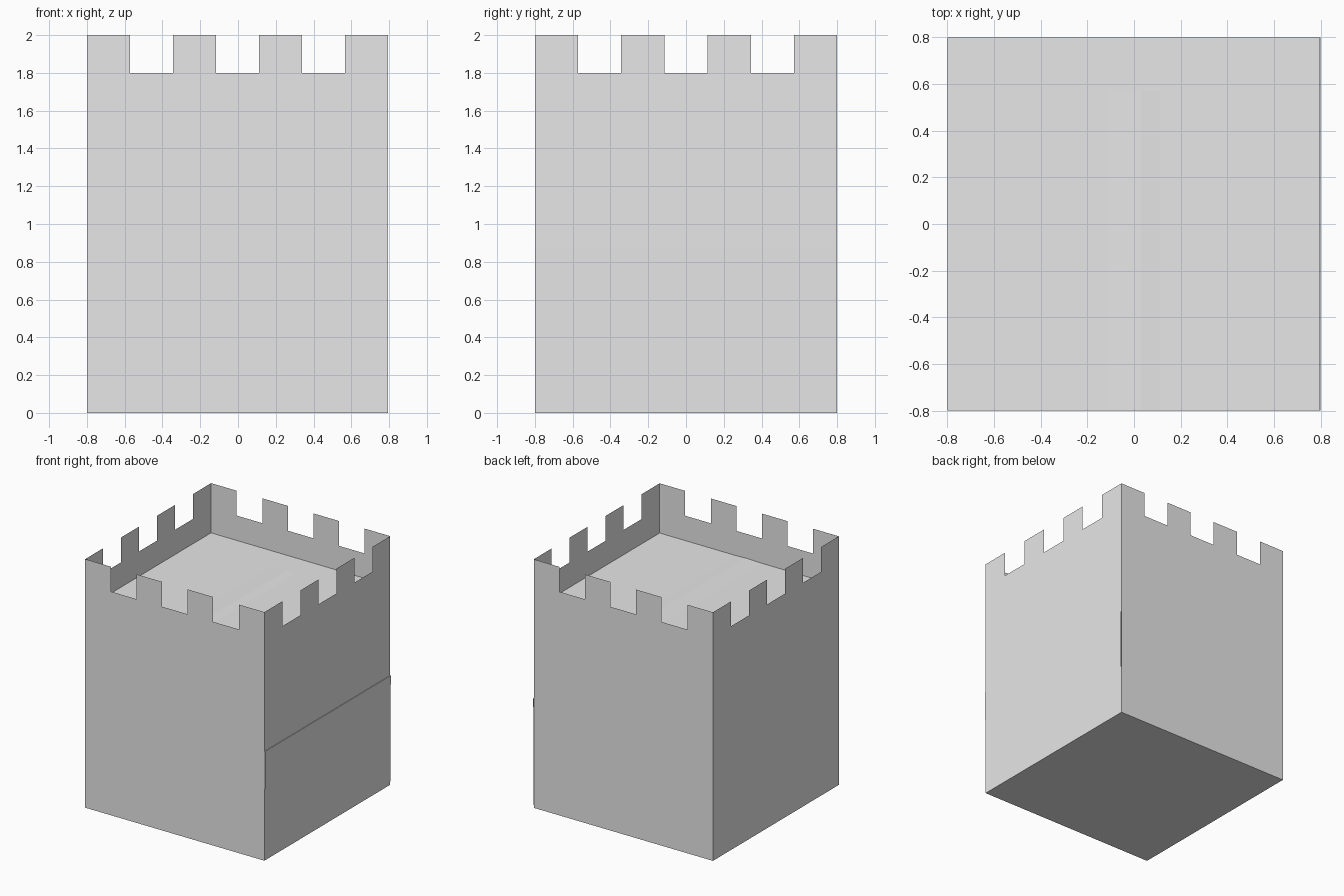
import bpy
import bmesh

cube = bpy.data.objects.get("Cube")
if cube:
    bpy.data.objects.remove(cube, do_unlink=True)

W, E = 0.8, 0.795          # half width, slightly recessed +x wall
TOP, NOTCH, FLOOR, LEDGE = 2.0, 1.8, 1.6, 0.88

stone = bpy.data.materials.new("grey_stone")
stone.use_nodes = True
grey = (0.8, 0.8, 0.8, 1)
stone.diffuse_color = grey
stone.node_tree.nodes["Principled BSDF"].inputs["Base Color"].default_value = grey


def sheet(name, faces):
    """Make an object from a list of polygons."""
    bm = bmesh.new()
    for points in faces:
        bm.faces.new([bm.verts.new(p) for p in points])
    bmesh.ops.remove_doubles(bm, verts=bm.verts[:], dist=0.0001)
    mesh = bpy.data.meshes.new(name)
    bm.to_mesh(mesh)
    bm.free()
    mesh.materials.append(stone)
    obj = bpy.data.objects.new(name, mesh)
    bpy.context.collection.objects.link(obj)
    return obj


def battlement(start, end, base):
    """Outline of a wall with four merlons and three gaps."""
    step = (end - start) / 7
    outline = [(start, base), (end, base)]
    for i in reversed(range(7)):
        z = TOP if i % 2 == 0 else NOTCH
        outline += [(start + step * (i + 1), z), (start + step * i, z)]
    return outline


# Thin crenellated walls
front = battlement(-W, E, 0)
side = battlement(-W, W, 0)
sheet("front_wall", [[(u, -W, z) for u, z in front]])
sheet("back_wall", [[(u, W, z) for u, z in reversed(front)]])
sheet("right_wall", [[(-W, u, z) for u, z in reversed(side)]])
sheet("left_wall", [[(E, u, z) for u, z in battlement(-W, W, LEDGE)]])

# Lower left wall, leaning out to a fine ledge
profile = [(E, 0), (W, LEDGE), (E, LEDGE)]
sheet("left_wall_base", [
    [(a[0], -W, a[1]), (a[0], W, a[1]), (b[0], W, b[1]), (b[0], -W, b[1])]
    for a, b in zip(profile, profile[1:])])
sheet("base", [[(-W, -W, 0), (-W, W, 0), (E, W, 0), (E, -W, 0)]])

# Roof deck, with a very slight ridge running from the front wall
sheet("roof_deck", [[(-W, -W, FLOOR), (E, -W, FLOOR), (E, W, FLOOR), (-W, W, FLOOR)]])
left, peak, right = (-0.11, FLOOR), (0.03, FLOOR + 0.004), (0.11, FLOOR)
back = 0.57
sheet("deck_ridge", [
    [(a[0], -W, a[1]), (b[0], -W, b[1]), (b[0], back, b[1]), (a[0], back, a[1])]
    for a, b in ((left, peak), (peak, right))]
    + [[(x, back, z) for x, z in (right, left, peak)]])
